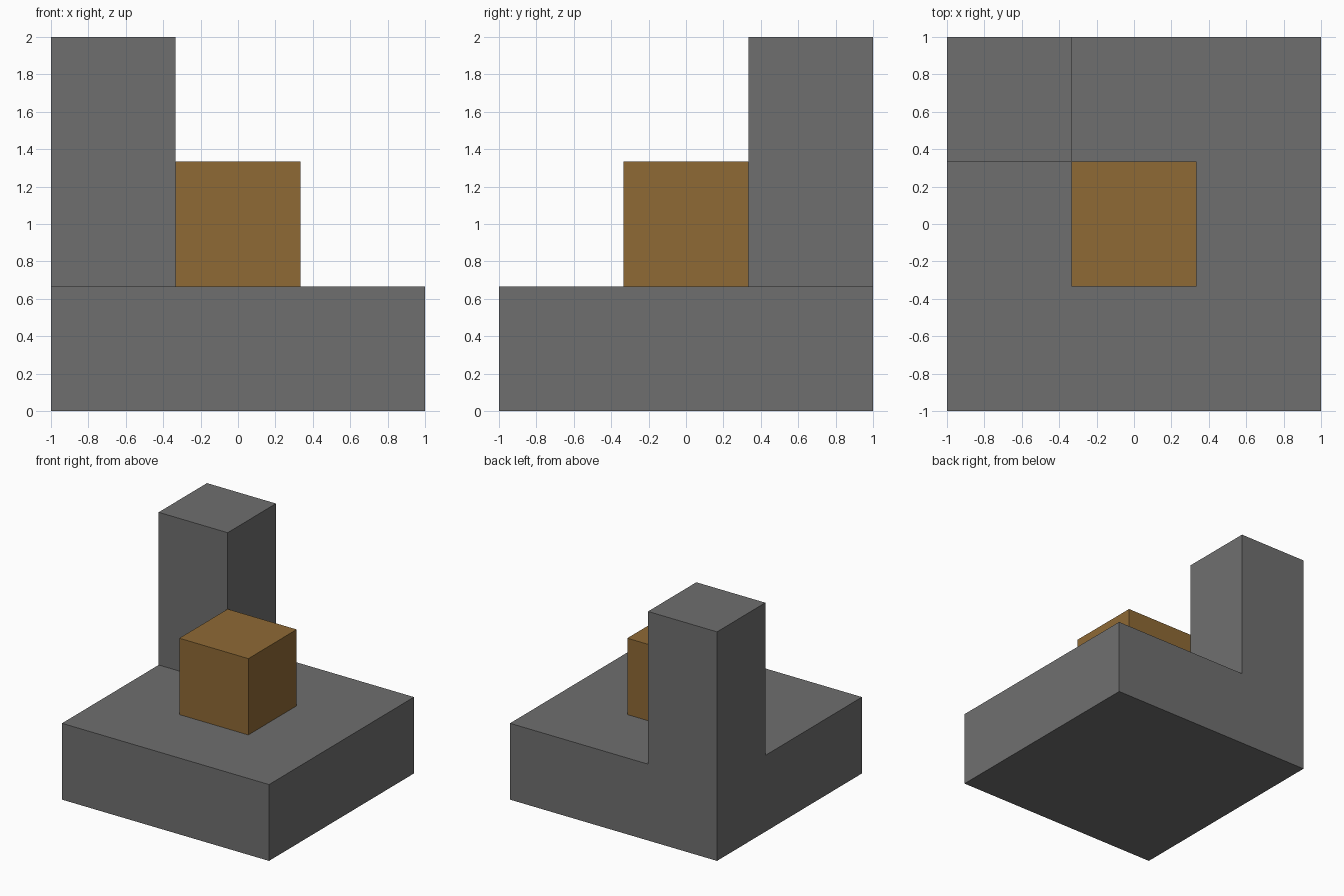
import bpy
import bmesh

cube = bpy.data.objects.get("Cube")
if cube:
    bpy.data.objects.remove(cube, do_unlink=True)

UNIT = 2 / 3  # every part is made of whole cubes of this size


def make_material(name, rgb):
    mat = bpy.data.materials.new(name)
    mat.use_nodes = True
    colour = (*rgb, 1.0)
    mat.diffuse_color = colour
    mat.node_tree.nodes["Principled BSDF"].inputs["Base Color"].default_value = colour
    return mat


def add_object(name, bm, mat):
    bmesh.ops.recalc_face_normals(bm, faces=bm.faces)
    mesh = bpy.data.meshes.new(name)
    bm.to_mesh(mesh)
    bm.free()
    mesh.materials.append(mat)
    obj = bpy.data.objects.new(name, mesh)
    bpy.context.collection.objects.link(obj)
    return obj


def extrude_up(bm, faces, height):
    result = bmesh.ops.extrude_face_region(bm, geom=faces)
    verts = [v for v in result["geom"] if isinstance(v, bmesh.types.BMVert)]
    bmesh.ops.translate(bm, verts=verts, vec=(0, 0, height))
    return [f for f in result["geom"] if isinstance(f, bmesh.types.BMFace)]


grey = make_material("stone grey", (0.159, 0.159, 0.159))
brown = make_material("warm brown", (0.275, 0.144, 0.036))

# Square base slab, with a tower raised from its back right corner
bm = bmesh.new()
bmesh.ops.create_grid(bm, x_segments=3, y_segments=3, size=1)
top = extrude_up(bm, bm.faces[:], UNIT)
corner = [f for f in top
          if f.calc_center_median().x < -0.5 and f.calc_center_median().y > 0.5]
extrude_up(bm, corner, 2 * UNIT)
# The extruded corner leaves its old face behind inside the solid
inner = [f for f in bm.faces if any(len(e.link_faces) > 2 for e in f.edges)
         and all(len(e.link_faces) > 2 for e in f.edges)]
bmesh.ops.delete(bm, geom=inner, context='FACES_ONLY')
bmesh.ops.dissolve_limit(bm, angle_limit=0.01, verts=bm.verts[:], edges=bm.edges[:])
add_object("base_and_tower", bm, grey)

# Cube in the middle of the base
bm = bmesh.new()
bmesh.ops.create_cube(bm, size=UNIT)
block = add_object("centre_block", bm, brown)
block.location.z = 1.5 * UNIT
